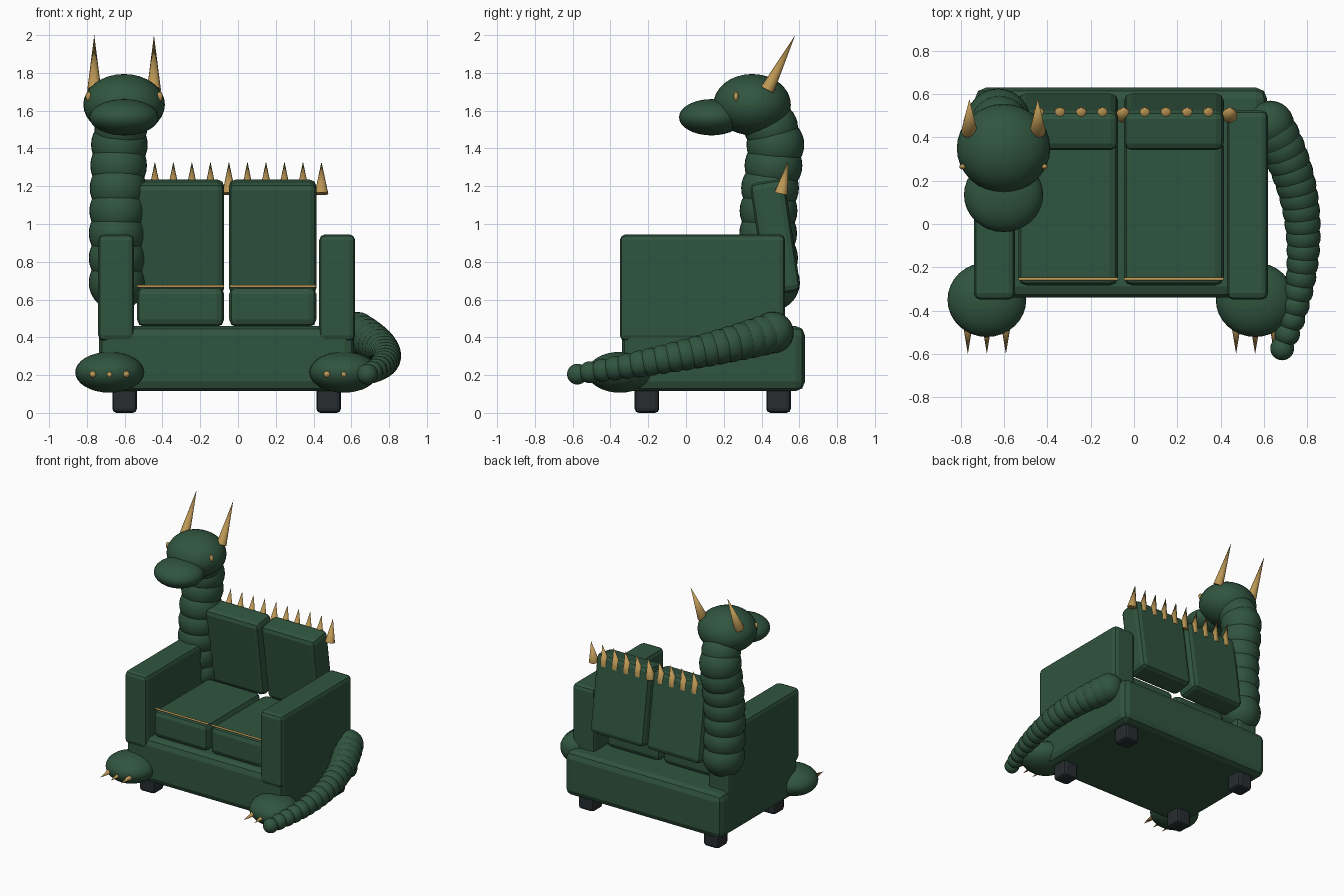
import bpy
from math import radians
from mathutils import Vector

if "Cube" in bpy.data.objects:
    bpy.data.objects.remove(bpy.data.objects["Cube"])


def material(name, color):
    m = bpy.data.materials.new(name)
    m.diffuse_color = (*color, 1)
    m.use_nodes = True
    m.node_tree.nodes["Principled BSDF"].inputs["Base Color"].default_value = m.diffuse_color
    return m


GREEN = material("green_hide", (0.03, 0.09, 0.05))
GOLD = material("gold", (0.50, 0.31, 0.09))
DARK = material("dark_feet", (0.02, 0.025, 0.028))
MID = -0.06          # centre line of the sofa


def finish(name, mat):
    ob = bpy.context.object
    ob.name = name
    ob.data.materials.append(mat)
    return ob


def box(name, x, y, z, mat, bevel, tilt=0):
    """Bevelled box from (min, max) ranges."""
    r = (x, y, z)
    bpy.ops.mesh.primitive_cube_add(size=1, location=[(a + b) / 2 for a, b in r])
    ob = finish(name, mat)
    ob.scale = [b - a for a, b in r]
    bpy.ops.object.transform_apply(location=False, rotation=False, scale=True)
    ob.rotation_euler.x = radians(tilt)
    mod = ob.modifiers.new("bevel", 'BEVEL')
    mod.width, mod.segments = bevel, 2
    return ob


def ball(name, loc, radii, mat=GREEN, seg=32):
    bpy.ops.mesh.primitive_uv_sphere_add(segments=seg, ring_count=seg // 2, location=loc)
    ob = finish(name, mat)
    ob.scale = radii
    bpy.ops.object.shade_smooth()
    return ob


def spike(name, base, tip, radius):
    base, tip = Vector(base), Vector(tip)
    d = tip - base
    bpy.ops.mesh.primitive_cone_add(vertices=16, radius1=radius, radius2=0, depth=d.length,
                                    location=(base + tip) / 2,
                                    rotation=d.to_track_quat('Z', 'Y').to_euler())
    finish(name, GOLD)
    bpy.ops.object.shade_smooth_by_angle(angle=radians(40))


def bezier(pts, t):
    pts = [Vector(p) for p in pts]
    while len(pts) > 1:
        pts = [a.lerp(b, t) for a, b in zip(pts, pts[1:])]
    return pts[0]


# sofa body
box("base", (-0.735, 0.615), (-0.34, 0.63), (0.115, 0.46), GREEN, 0.05)
for s, side in ((-1, "left"), (1, "right")):
    a, c = MID + s * 0.49, MID + s * 0.68
    box(side + "_arm", (min(a, c), max(a, c)), (-0.35, 0.525), (0.38, 0.945), GREEN, 0.03)
    a, c = MID + s * 0.013, MID + s * 0.475
    xr = (min(a, c), max(a, c))
    box(side + "_seat_cushion", xr, (-0.285, 0.40), (0.455, 0.67), GREEN, 0.04)
    box(side + "_back_cushion", xr, (0.38, 0.565), (0.63, 1.23), GREEN, 0.035, 8.5)
    # gold piping along the seat front
    bpy.ops.mesh.primitive_cylinder_add(vertices=12, radius=0.007, depth=0.46,
                                        location=(sum(xr) / 2, -0.255, 0.67),
                                        rotation=(0, radians(90), 0))
    finish(side + "_piping", GOLD)
    # feet
    fx = MID + s * 0.54
    for y, end in ((-0.207, "front"), (0.49, "back")):
        box(f"{side}_{end}_foot", (fx - 0.065, fx + 0.065), (y - 0.065, y + 0.065),
            (0, 0.14), DARK, 0.022)
    # paws with claws
    px = MID + s * 0.62
    ball(side + "_paw", (px, -0.35, 0.215), (0.182, 0.172, 0.108))
    for i in (-1, 0, 1):
        x = px + i * 0.088
        spike(f"{side}_claw_{i + 2}", (x, -0.48, 0.205), (x, -0.60, 0.20), 0.02)

# spikes along the back
for i in range(10):
    x = -0.44 + i * 0.098
    spike(f"back_spike_{i + 1}", (x, 0.503, 1.16), (x, 0.54, 1.33), 0.036)

# neck of overlapping balls
neck = [(-0.64, 0.45, 0.69), (-0.64, 0.44, 0.82), (-0.64, 0.435, 0.95), (-0.637, 0.437, 1.07),
        (-0.635, 0.445, 1.19), (-0.632, 0.463, 1.31), (-0.628, 0.473, 1.42),
        (-0.62, 0.45, 1.51), (-0.61, 0.40, 1.58)]
for i, p in enumerate(neck):
    r = 0.15 if i < 7 else 0.14
    ball(f"neck_ring_{i + 1}", p, (r, r + 0.003, r))

# tail sweeping forward around the right arm
N = 18
for i in range(N):
    t = i / (N - 1)
    r = 0.11 - 0.055 * t
    ball(f"tail_ring_{i + 1}",
         bezier([(0.63, 0.46, 0.425), (0.905, 0.0, 0.29), (0.685, -0.575, 0.205)], t), (r, r, r), seg=24)

# head
ball("head", (-0.603, 0.35, 1.632), (0.216, 0.205, 0.162))
ball("snout", (-0.603, 0.135, 1.565), (0.183, 0.172, 0.096))
for s, side in ((-1, "left"), (1, "right")):
    ball(side + "_eye", (-0.603 + s * 0.188, 0.265, 1.675), (0.016, 0.013, 0.025), GOLD, 16)
    x = -0.603 + s * 0.158
    spike(side + "_horn", (x, 0.43, 1.71), (x, 0.578, 2.0), 0.037)
